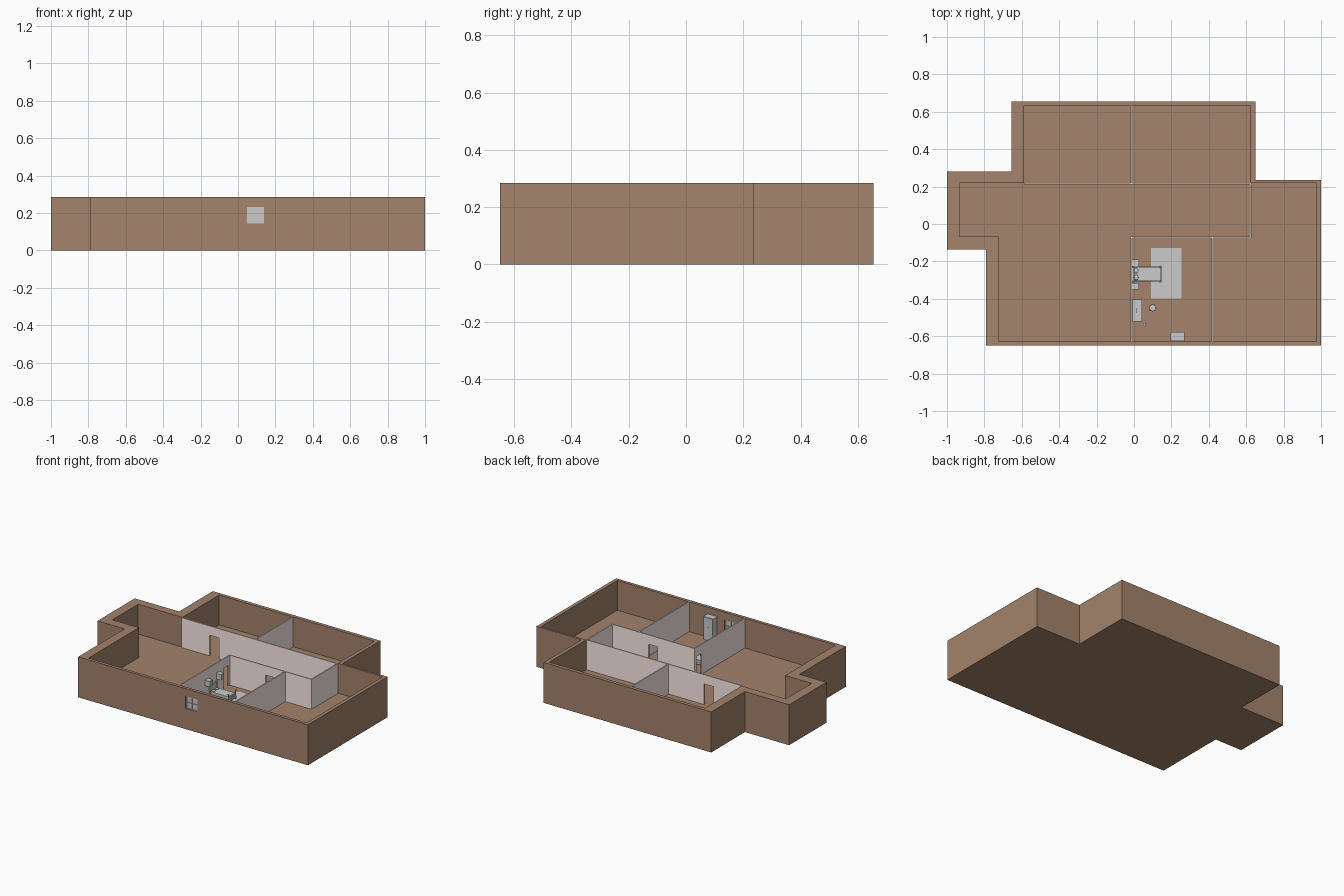
import bpy, bmesh, math
from mathutils import Vector, Matrix

if "Cube" in bpy.data.objects:
    bpy.data.objects.remove(bpy.data.objects["Cube"])

H = 0.285      # top of all walls
F = 0.075      # room floor level
T = 0.008      # partition thickness


def material(name, rgb):
    m = bpy.data.materials.new(name)
    m.diffuse_color = (*rgb, 1)
    m.use_nodes = True
    m.node_tree.nodes["Principled BSDF"].inputs["Base Color"].default_value = m.diffuse_color
    return m


BROWN = material("brown_shell", (0.367, 0.227, 0.149))
PALE = material("pale_partition", (1.0, 0.85, 0.82))


def finish(name, bm, mat=None, smooth=False):
    bmesh.ops.recalc_face_normals(bm, faces=bm.faces)
    me = bpy.data.meshes.new(name)
    bm.to_mesh(me)
    bm.free()
    ob = bpy.data.objects.new(name, me)
    bpy.context.collection.objects.link(ob)
    if mat:
        me.materials.append(mat)
    if smooth:
        bpy.ops.object.select_all(action='DESELECT')
        ob.select_set(True)
        bpy.context.view_layer.objects.active = ob
        bpy.ops.object.shade_smooth_by_angle()
    return ob


def prism(name, pts, extrude, mat=None):
    bm = bmesh.new()
    f = bm.faces.new([bm.verts.new(p) for p in pts])
    r = bmesh.ops.extrude_face_region(bm, geom=[f])
    vs = [g for g in r['geom'] if isinstance(g, bmesh.types.BMVert)]
    bmesh.ops.translate(bm, verts=vs, vec=Vector(extrude))
    return finish(name, bm, mat)


def box(name, x, y, z, mat=None):
    pts = [(x[0], y[0], z[0]), (x[1], y[0], z[0]), (x[1], y[1], z[0]), (x[0], y[1], z[0])]
    return prism(name, pts, (0, 0, z[1] - z[0]), mat)


def cyl(name, x, y, z, r1, r2=None, n=16):
    bm = bmesh.new()
    bmesh.ops.create_cone(bm, cap_ends=True, segments=n, radius1=r1,
                          radius2=r1 if r2 is None else r2, depth=z[1] - z[0],
                          matrix=Matrix.Translation((x, y, (z[0] + z[1]) / 2)))
    return finish(name, bm, smooth=True)


def ball(name, pos, size):
    bm = bmesh.new()
    bmesh.ops.create_uvsphere(bm, u_segments=16, v_segments=8, radius=1,
                              matrix=Matrix.Translation(pos) @ Matrix.Diagonal((*size, 1)))
    return finish(name, bm, smooth=True)


def cut(ob, cutter):
    cutter.hide_render = True
    m = ob.modifiers.new("cut", 'BOOLEAN')
    m.operation, m.solver, m.object = 'DIFFERENCE', 'EXACT', cutter
    bpy.context.view_layer.objects.active = ob
    bpy.ops.object.modifier_apply(modifier=m.name)
    bpy.data.objects.remove(cutter)


# Outer shell with solid floor, hollowed, plus window hole
outer = [(-.655, .655), (.65, .655), (.65, .235), (1, .235), (1, -.65), (-.79, -.65),
         (-.79, -.135), (-1, -.135), (-1, .28), (-.655, .28)]
inner = [(-.588, .63), (.623, .63), (.623, .22), (.975, .22), (.975, -.628), (-.725, -.628),
         (-.725, -.067), (-.932, -.067), (-.932, .22), (-.588, .22)]
shell = prism("outer_shell", [(x, y, 0) for x, y in outer], (0, 0, H), BROWN)
cut(shell, prism("room_cutter", [(x, y, F) for x, y in inner], (0, 0, 0.5)))
WX, WZ = (.047, .138), (.145, .232)
cut(shell, box("window_cutter", WX, (-.7, -.6), WZ))


# Partitions: elevation profile with an optional door notch, extruded to thickness
def partition(name, axis, pos, a, b, door=None):
    prof = [(a, F)]
    if door:
        prof += [(door[0], F), (door[0], .22), (door[1], .22), (door[1], F)]
    prof += [(b, F), (b, H), (a, H)]
    if axis == 'x':
        prism(name, [(u, pos - T / 2, z) for u, z in prof], (0, T, 0), PALE)
    else:
        prism(name, [(pos - T / 2, u, z) for u, z in prof], (T, 0, 0), PALE)


partition("hall_north_wall", 'x', .216, -.588, .627, (-.37, -.295))
partition("hall_south_wall", 'x', -.072, -.019, .627, (.268, .338))
partition("hall_end_wall", 'y', .623, -.068, .212)
partition("north_divider", 'y', -.015, .22, .63)
partition("bedroom_left_wall", 'y', -.015, -.628, -.076, (-.148, -.09))
partition("bedroom_right_wall", 'y', .418, -.628, -.076)

# Window: pane, frame and crossbars
wy = (-.648, -.630)
box("window_pane", WX, (-.643, -.636), WZ)
for i, x in enumerate((WX[0], (WX[0] + WX[1]) / 2 - .002, WX[1] - .004)):
    box(f"window_stile_{i}", (x, x + .004), wy, WZ)
for i, z in enumerate((WZ[0], (WZ[0] + WZ[1]) / 2 - .002, WZ[1] - .004)):
    box(f"window_rail_{i}", WX, wy, (z, z + .004))

# Rug
box("rug", (.09, .255), (-.398, -.128), (F, F + .002))

# Bed
by = (-.308, -.228)
box("bed_frame", (-.005, .147), by, (F + .014, F + .028))
box("mattress", (0, .138), (by[0] + .002, by[1] - .002), (F + .028, F + .045))
box("headboard", (-.01, -.004), by, (F + .014, F + .085))
box("footboard", (.139, .144), by, (F + .014, F + .042))
for i, y in enumerate(by):
    for end, x, h in (("head", -.005, .092), ("foot", .1415, .062)):
        cyl(f"bed_post_{end}_{i}", x, y, (F, F + h), .0035)
        ball(f"bed_knob_{end}_{i}", (x, y, F + h), (.0055, .0055, .0055))
    ball(f"pillow_{i}", (.012, -.268 + (i - .5) * .036, F + .048), (.011, .015, .006))

# Hanging cabinets beside the bed
for i, y in enumerate((-.208, -.333)):
    box(f"wall_cabinet_{i}", (-.011, .024), (y - .018, y + .018), (.175, .215))
    box(f"cabinet_door_{i}", (.024, .027), (y - .016, y + .016), (.178, .212))
    ball(f"cabinet_knob_{i}", (.0285, y + .011, .195), (.002, .002, .002))

# Desk with a laptop
box("desk_top", (-.008, .042), (-.521, -.405), (F + .056, F + .061))
for i, y in enumerate((-.519, -.411)):
    box(f"desk_side_{i}", (-.006, .038), (y, y + .004), (F, F + .056))
box("desk_drawers", (-.006, .036), (-.515, -.485), (F + .012, F + .056))
box("laptop_base", (.013, .03), (-.476, -.448), (F + .061, F + .063))
box("laptop_screen", (.0115, .013), (-.476, -.448), (F + .061, F + .081))

# Swivel chair
cx, cy = .1, -.448
cyl("chair_seat", cx, cy, (F + .034, F + .041), .019, .017)
cyl("chair_stem", cx, cy, (F + .008, F + .034), .003, n=12)
for i in range(5):
    a = i * math.tau / 5
    d, n = Vector((math.cos(a), math.sin(a), 0)), Vector((-math.sin(a), math.cos(a), 0)) * .002
    c = Vector((cx, cy, F + .005))
    prism(f"chair_foot_{i}", [c - n, c + d * .019 - n, c + d * .019 + n, c + n], (0, 0, .003))
    ball(f"chair_caster_{i}", c + d * .018 - Vector((0, 0, .002)), (.003, .003, .003))
arc = [math.radians(-50 + 10 * k) for k in range(11)]
prism("chair_back", [(cx + .019 * math.cos(a), cy + .019 * math.sin(a), F + .046) for a in arc]
      + [(cx + .016 * math.cos(a), cy + .016 * math.sin(a), F + .046) for a in reversed(arc)],
      (0, 0, .034))
box("chair_back_bar", (cx + .013, cx + .017), (cy - .002, cy + .002), (F + .036, F + .05))

# Waste bin
cyl("waste_bin", .055, -.537, (F, F + .024), .006, .008)

# Wardrobe
box("wardrobe_plinth", (.198, .267), (-.622, -.583), (F, F + .006))
box("wardrobe_body", (.195, .27), (-.625, -.58), (F + .006, F + .165))
for i, (x0, x1, xk) in enumerate(((.197, .2315, .229), (.2335, .268, .236))):
    box(f"wardrobe_door_{i}", (x0, x1), (-.58, -.577), (F + .009, F + .162))
    box(f"wardrobe_handle_{i}", (xk - .001, xk + .001), (-.577, -.574), (F + .07, F + .1))
